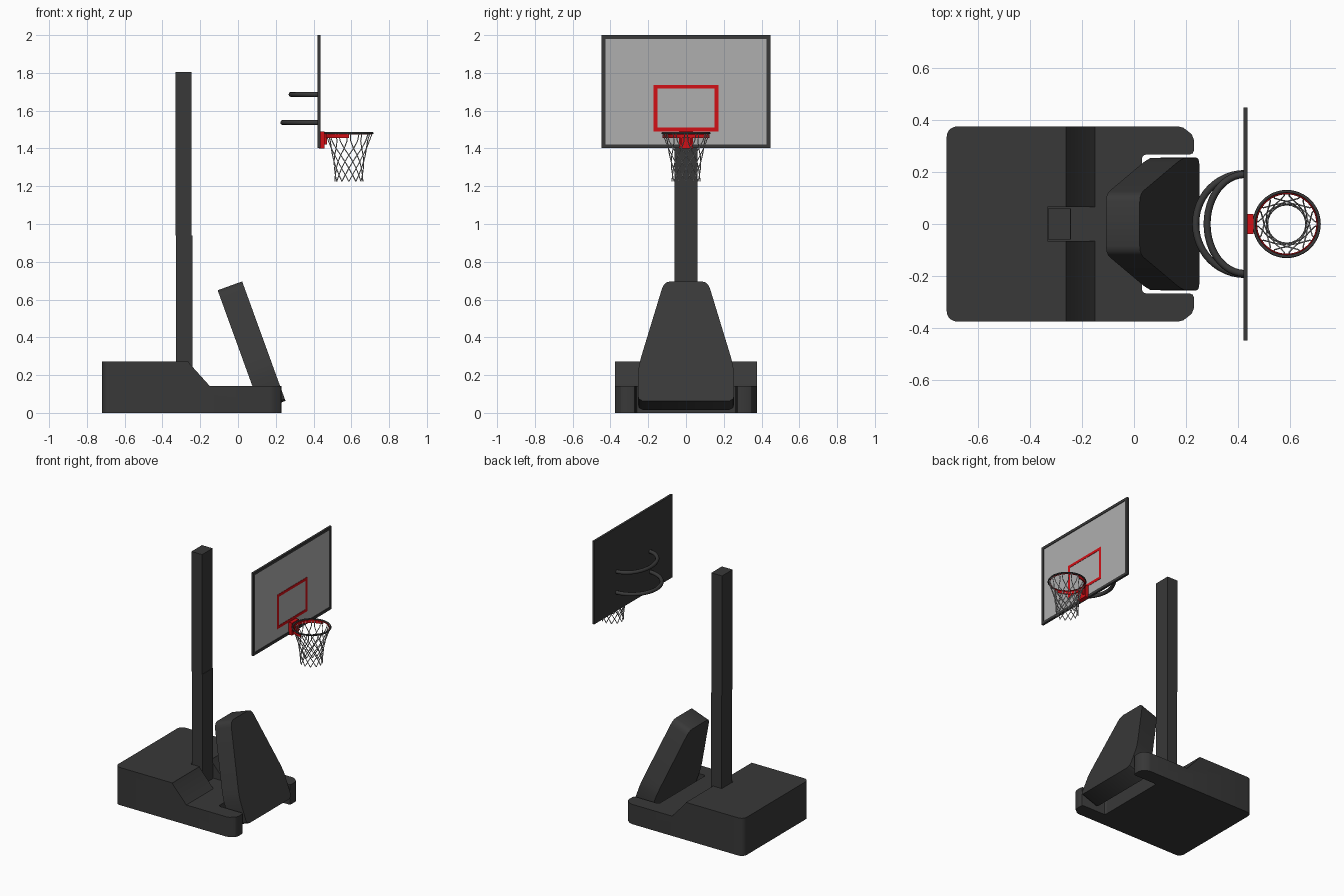
import bpy, bmesh, math
from mathutils import Vector

if "Cube" in bpy.data.objects:
    bpy.data.objects.remove(bpy.data.objects["Cube"])


def material(name, color):
    m = bpy.data.materials.new(name)
    m.diffuse_color = (*color, 1)
    m.use_nodes = True
    m.node_tree.nodes["Principled BSDF"].inputs["Base Color"].default_value = m.diffuse_color
    return m


DARK = material("dark_plastic", (0.04, 0.04, 0.04))
RED = material("red_paint", (0.65, 0.005, 0.008))
PALE = material("board_grey", (0.43, 0.43, 0.43))
CORD = material("net_cord", (0.5, 0.5, 0.5))


def finish(name, bm, mat):
    bmesh.ops.recalc_face_normals(bm, faces=bm.faces)
    me = bpy.data.meshes.new(name)
    bm.to_mesh(me)
    bm.free()
    ob = bpy.data.objects.new(name, me)
    bpy.context.collection.objects.link(ob)
    me.materials.append(mat)
    return ob


def prism(name, points, offset, mat):
    """Extrude a closed 3D outline along an offset."""
    bm = bmesh.new()
    f = bm.faces.new([bm.verts.new(p) for p in points])
    ext = bmesh.ops.extrude_face_region(bm, geom=[f])
    verts = [g for g in ext["geom"] if isinstance(g, bmesh.types.BMVert)]
    bmesh.ops.translate(bm, verts=verts, vec=Vector(offset))
    return finish(name, bm, mat)


def box(name, x, y, z, mat):
    pts = [(x[0], y[0], z[0]), (x[1], y[0], z[0]), (x[1], y[1], z[0]), (x[0], y[1], z[0])]
    return prism(name, pts, (0, 0, z[1] - z[0]), mat)


def tubes(name, paths, radius, mat, cyclic=False, res=1):
    cu = bpy.data.curves.new(name, 'CURVE')
    cu.dimensions = '3D'
    cu.bevel_depth = radius
    cu.bevel_resolution = res
    cu.use_fill_caps = True
    for path in paths:
        sp = cu.splines.new('POLY')
        sp.points.add(len(path) - 1)
        for p, co in zip(sp.points, path):
            p.co = (*co, 1)
        sp.use_cyclic_u = cyclic
        sp.use_smooth = True
    cu.materials.append(mat)
    ob = bpy.data.objects.new(name, cu)
    bpy.context.collection.objects.link(ob)
    return ob


def smooth(ob):
    bpy.ops.object.select_all(action='DESELECT')
    bpy.context.view_layer.objects.active = ob
    ob.select_set(True)
    bpy.ops.object.shade_smooth_by_angle(angle=math.radians(30))


def cut(ob, cutter):
    mod = ob.modifiers.new("cut", 'BOOLEAN')
    mod.operation = 'DIFFERENCE'
    mod.solver = 'EXACT'
    mod.object = cutter
    bpy.context.view_layer.objects.active = ob
    bpy.ops.object.modifier_apply(modifier=mod.name)
    bpy.data.objects.remove(cutter)


# Ballast base: rounded plan with a front notch
half = [(0.03, 0.253), (0.036, 0.263), (0.046, 0.267), (0.215, 0.267), (0.226, 0.272),
        (0.23, 0.282), (0.23, 0.325), (0.222, 0.345), (0.19, 0.37), (0.17, 0.375)]
half += [(-0.68 + 0.04 * math.cos(a), 0.335 + 0.04 * math.sin(a))
         for a in [math.pi / 2 * (1 + i / 5) for i in range(6)]]
plan = half + [(x, -y) for x, y in reversed(half)]
base = prism("ballast_base", [(x, y, 0) for x, y in plan], (0, 0, 0.272), DARK)

# Sloped step and post channel
step = [(-0.265, 0.28), (-0.26, 0.265), (-0.15, 0.143), (0.4, 0.143), (0.4, 0.4), (-0.265, 0.4)]
cut(base, prism("step_cutter", [(x, -0.5, z) for x, z in step], (0, 1, 0), DARK))
cut(base, box("channel_cutter", (-0.332, 0.05), (-0.066, 0.066), (0.143, 0.5), DARK))
smooth(base)

# Post in two sleeves
box("lower_post", (-0.327, -0.242), (-0.06, 0.06), (0.14, 0.94), DARK)
box("upper_post", (-0.33, -0.245), (-0.06, 0.06), (0.94, 1.805), DARK)

# Leaning pad in the notch
outline = [(0, 0.085), (0.006, 0.104), (0.02, 0.118), (0.04, 0.127), (0.42, 0.236), (0.46, 0.246),
           (0.5, 0.253), (0.64, 0.255), (0.662, 0.25), (0.673, 0.23)]
outline += [(s, -y) for s, y in reversed(outline)]
down = Vector((0.341, 0, -0.94))
top = Vector((0.022, 0, 0.696))
pad = prism("leaning_pad", [top + down * s + Vector((0, y, 0)) for s, y in outline],
            (-0.94 * 0.138, 0, -0.341 * 0.138), DARK)
smooth(pad)

# Backboard, face panel, frame and target square
box("backboard", (0.42, 0.43), (-0.447, 0.447), (1.402, 2.0), DARK)
box("board_face", (0.429, 0.432), (-0.43, 0.43), (1.42, 1.983), PALE)


def frame(name, x, w, z, t, mat):
    for sgn, side in ((-1, "left"), (1, "right")):
        box(f"{name}_{side}", x, sorted((sgn * w, sgn * (w - t))), z, mat)
    box(name + "_bottom", x, (t - w, w - t), (z[0], z[0] + t), mat)
    box(name + "_top", x, (t - w, w - t), (z[1] - t, z[1]), mat)


frame("board_frame", (0.42, 0.436), 0.447, (1.402, 2.0), 0.02, DARK)
frame("target_square", (0.43, 0.434), 0.172, (1.49, 1.737), 0.02, RED)

# Curved handles behind the board
for name, z, reach, width in (("lower_handle", 1.537, 0.188, 0.194), ("upper_handle", 1.686, 0.144, 0.19)):
    path = [(0.425 - reach * math.sin(a), width * math.cos(a), z)
            for a in [math.pi * i / 24 for i in range(25)]]
    tubes(name, [path], 0.0135, DARK, res=2)

# Hoop bracket and rim
CX = 0.587


def ring(r, z, n=48):
    return [(CX + r * math.cos(2 * math.pi * i / n), r * math.sin(2 * math.pi * i / n), z) for i in range(n)]


box("hoop_mount", (0.43, 0.459), (-0.038, 0.038), (1.4, 1.49), RED)
for s in (-1, 1):
    box("mount_rib", (0.459, 0.472), (s * 0.025 - 0.004, s * 0.025 + 0.004), (1.42, 1.478), RED)
tubes("rim", [ring(0.125, 1.481)], 0.006, DARK, True)
tubes("rim_inner_ring", [ring(0.117, 1.477)], 0.003, RED, True)
arc = [math.pi * (0.5 + i / 24) for i in range(25)]
band = [(CX + r * math.cos(a), r * math.sin(a), 1.456)
        for r, angles in ((0.124, arc), (0.118, arc[::-1])) for a in angles]
smooth(prism("rim_band", band, (0, 0, 0.022), RED))

# Net: paired hangers that become crossing helical cords
levels = [(1.484, 0.125, 4), (1.44, 0.109, 5), (1.4, 0.096, 15), (1.365, 0.087, 30), (1.33, 0.081, 45),
          (1.295, 0.077, 60), (1.26, 0.074, 75), (1.225, 0.074, 90)]
cords = []
for k in range(12):
    for s in (-1, 1):
        cords.append([(CX + r * math.cos(a), r * math.sin(a), z) for z, r, a in
                      [(z, r, math.radians(30 * k + s * t)) for z, r, t in levels]])
tubes("net", cords, 0.0028, CORD)
